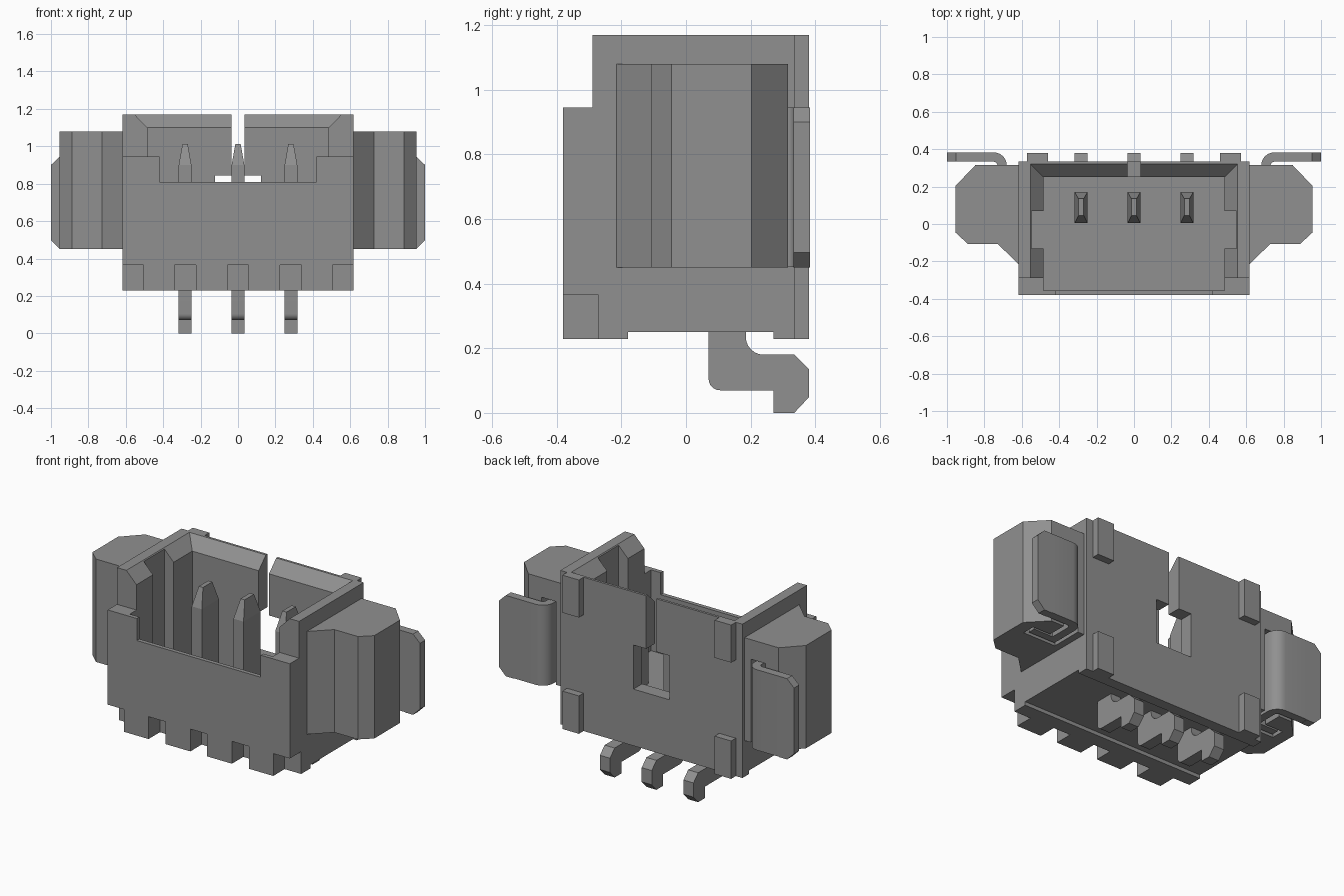
import bpy, bmesh
from math import sin, cos, pi

cube = bpy.data.objects.get("Cube")
if cube:
    bpy.data.objects.remove(cube, do_unlink=True)

grey = bpy.data.materials.new("mid_grey")
grey.use_nodes = True
COL = (0.28, 0.28, 0.28, 1)
grey.diffuse_color = COL
grey.node_tree.nodes["Principled BSDF"].inputs["Base Color"].default_value = COL


def finish(name, bm):
    bmesh.ops.recalc_face_normals(bm, faces=bm.faces)
    me = bpy.data.meshes.new(name)
    bm.to_mesh(me)
    bm.free()
    me.materials.append(grey)
    ob = bpy.data.objects.new(name, me)
    bpy.context.collection.objects.link(ob)
    return ob


def loft(name, lower, upper):
    """Solid between two matching outlines."""
    bm = bmesh.new()
    a = [bm.verts.new(p) for p in lower]
    b = [bm.verts.new(p) for p in upper]
    bm.faces.new(a)
    bm.faces.new(b)
    for i in range(len(a)):
        j = (i + 1) % len(a)
        bm.faces.new((a[i], a[j], b[j], b[i]))
    return finish(name, bm)


def rect(x0, x1, y0, y1, z):
    return [(x0, y0, z), (x1, y0, z), (x1, y1, z), (x0, y1, z)]


def box(name, x0, x1, y0, y1, z0, z1):
    return loft(name, rect(x0, x1, y0, y1, z0), rect(x0, x1, y0, y1, z1))


def prism(name, outline, z0, z1):
    return loft(name, [(x, y, z0) for x, y in outline], [(x, y, z1) for x, y in outline])


def cut(ob, *cutters):
    for c in cutters:
        mod = ob.modifiers.new("cut", "BOOLEAN")
        mod.operation = "DIFFERENCE"
        mod.solver = "EXACT"
        mod.object = c
        bpy.context.view_layer.update()
        me = bpy.data.meshes.new_from_object(
            ob.evaluated_get(bpy.context.evaluated_depsgraph_get()))
        ob.modifiers.clear()
        ob.data = me
        bpy.data.objects.remove(c, do_unlink=True)


def arc(cx, cy, r, a0, a1, n=6):
    """Points on an arc, angles in half turns."""
    return [(cx + r * cos(pi * (a0 + (a1 - a0) * i / n)),
             cy + r * sin(pi * (a0 + (a1 - a0) * i / n))) for i in range(n + 1)]


# Housing shell with an open-topped cavity
FLOOR = 0.45
housing = box("housing", -0.617, 0.617, -0.38, 0.335, 0.228, 1.17)
cut(housing,
    box("front_step", -1, 1, -0.5, -0.29, 0.945, 1.3),
    box("cavity", -0.485, 0.485, -0.355, 0.25, FLOOR, 1.3),
    box("front_opening", -0.42, 0.42, -0.5, -0.28, 0.81, 1.3),
    box("side_grooves", -0.548, 0.548, -0.13, 0.07, FLOOR, 1.3),
    loft("mouth_chamfer", rect(-0.485, 0.485, -0.6, 0.25, 1.10),
         rect(-0.558, 0.558, -0.6, 0.325, 1.175)),
    box("back_slot", -0.035, 0.035, 0.2, 0.5, 0.8, 1.3),
    box("back_window", -0.122, 0.122, 0.2, 0.5, 0.575, 0.845),
    box("underside_relief", -1, 1, -0.18, 0.27, 0.1, 0.25))

# Notches along the lower front edge
for x0, x1 in ((-0.7, -0.505), (-0.34, -0.225), (-0.057, 0.057), (0.225, 0.34), (0.505, 0.7)):
    cut(housing, box("front_notch", x0, x1, -0.5, -0.27, 0.1, 0.365))

# Rear stand-off pads
for side in (-1, 1):
    x0, x1 = sorted((side * 0.46, side * 0.572))
    for level, z0, z1 in (("lower", 0.228, 0.46), ("upper", 0.94, 1.17)):
        box("rear_pad_" + level, x0, x1, 0.33, 0.38, z0, z1)

# Contact pins with tapered tips, and their bent feet
foot = ([(0.07, 0.26)] + arc(0.105, 0.105, 0.035, 1, 1.5)
        + [(0.27, 0.07), (0.27, 0), (0.335, 0), (0.38, 0.048), (0.38, 0.135), (0.335, 0.18)]
        + arc(0.24, 0.235, 0.055, 1.5, 1) + [(0.185, 0.26)])
for x in (-0.283, 0, 0.283):
    h = 0.034
    box("pin", x - h, x + h, 0.005, 0.17, FLOOR - 0.02, 0.9)
    loft("pin_tip", rect(x - h, x + h, 0.005, 0.17, 0.9),
         rect(x - 0.014, x + 0.014, 0.045, 0.135, 1.013))
    loft("pin_foot", [(x - h, y, z) for y, z in foot], [(x + h, y, z) for y, z in foot])

# Side wings, each holding a folded solder tab
wing = [(0.61, 0.315), (0.848, 0.315), (0.955, 0.203), (0.955, -0.045),
        (0.888, -0.107), (0.728, -0.107), (0.61, -0.222)]
pocket = [(0.66, 0.4), (0.66, 0.12), (0.88, 0.12), (0.88, 0.2), (0.76, 0.2), (0.76, 0.4)]
# Strip path: flat tab, rounded fold, then a hook inside the wing
strip = ([(0.9, 0.383)] + arc(0.75, 0.313, 0.07, 0.5, 1) + [(0.68, 0.14), (0.86, 0.14), (0.86, 0.185)]
         + [(0.73, 0.185)] + arc(0.75, 0.313, 0.02, 1, 0.5) + [(0.9, 0.333)])
tab = [(0.9, 0.45), (0.953, 0.45), (1.0, 0.497), (1.0, 0.9), (0.953, 0.945), (0.9, 0.945)]
for side, word in ((1, "left"), (-1, "right")):
    def flip(pts):
        return [(side * a, b) for a, b in pts]
    w = prism(word + "_wing", flip(wing), 0.45, 1.08)
    cut(w, prism("tab_pocket", flip(pocket), 0.3, 0.96))
    prism(word + "_tab_fold", flip(strip), 0.452, 0.945)
    loft(word + "_tab_plate", [(side * x, 0.333, z) for x, z in tab],
         [(side * x, 0.383, z) for x, z in tab])

# Smooth only the rounded bends
for ob in bpy.context.collection.objects:
    if ob.type == "MESH" and ("fold" in ob.name or "foot" in ob.name):
        bpy.ops.object.select_all(action="DESELECT")
        ob.select_set(True)
        bpy.context.view_layer.objects.active = ob
        bpy.ops.object.shade_smooth_by_angle(angle=0.5)
